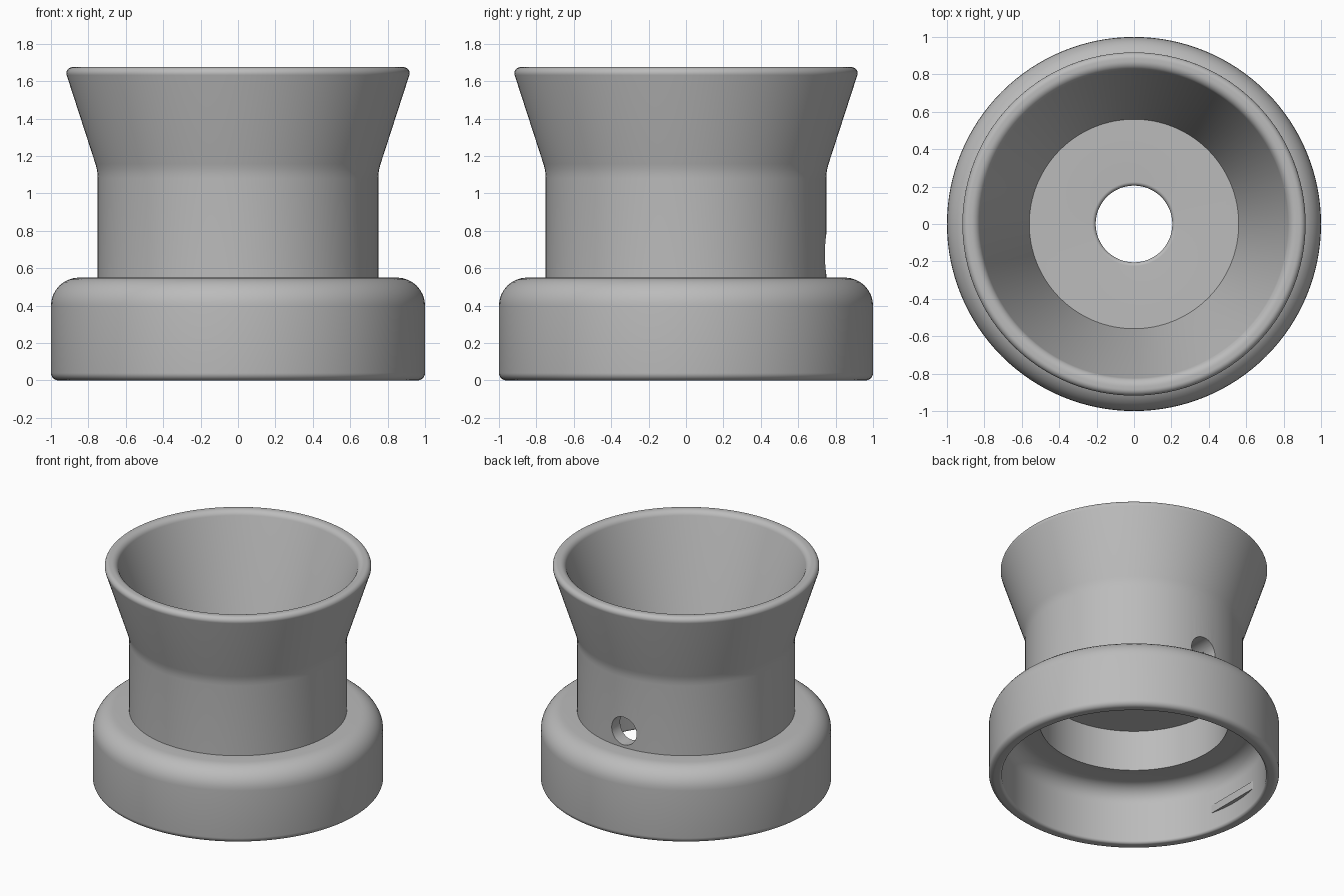
import bpy
import bmesh
from math import radians, pi
from mathutils import Vector

cube = bpy.data.objects.get("Cube")
if cube:
    bpy.data.objects.remove(cube, do_unlink=True)

grey = bpy.data.materials.new("plain grey")
grey.use_nodes = True
colour = (0.5, 0.5, 0.5, 1)
grey.diffuse_color = colour
grey.node_tree.nodes["Principled BSDF"].inputs["Base Color"].default_value = colour


def rounded(corners):
    """Closed profile of (radius, height, fillet cut) with its corners rounded."""
    points = []
    for i, (r, z, cut) in enumerate(corners):
        here = Vector((r, 0, z))
        if not cut:
            points.append(here)
            continue
        before, after = corners[i - 1], corners[(i + 1) % len(corners)]
        a = here + (Vector((before[0], 0, before[1])) - here).normalized() * cut
        b = here + (Vector((after[0], 0, after[1])) - here).normalized() * cut
        # rational quadratic arc, exact for right angles
        half = (a - here).angle(b - here) / 2
        w = (a - b).length / 2 / cut
        steps = 8 if half < 1.3 else 3
        for k in range(steps + 1):
            t = k / steps
            u, v, q = (1 - t) ** 2, 2 * t * (1 - t) * w, t * t
            points.append((a * u + here * v + b * q) / (u + v + q))
    return points


def make_object(name, bm):
    bmesh.ops.recalc_face_normals(bm, faces=bm.faces)
    mesh = bpy.data.meshes.new(name)
    bm.to_mesh(mesh)
    bm.free()
    mesh.materials.append(grey)
    obj = bpy.data.objects.new(name, mesh)
    bpy.context.collection.objects.link(obj)
    return obj


def lathe(name, corners, sides=128):
    bm = bmesh.new()
    verts = [bm.verts.new(p) for p in rounded(corners)]
    edges = [bm.edges.new((verts[i - 1], verts[i])) for i in range(len(verts))]
    bmesh.ops.spin(bm, geom=verts + edges, cent=(0, 0, 0), axis=(0, 0, 1),
                   angle=2 * pi, steps=sides, use_duplicate=False)
    bmesh.ops.remove_doubles(bm, verts=bm.verts, dist=0.0003)
    return make_object(name, bm)


# Flared cup on a hollow round base, as one turned section
body = lathe("flared_cup_body", [
    (0.91, 0.0, 0.02),
    (1.0, 0.0, 0.04),
    (1.0, 0.55, 0.15),
    (0.75, 0.55, 0),
    (0.75, 1.12, 0.04),
    (0.93, 1.675, 0.045),
    (0.835, 1.675, 0.035),
    (0.56, 0.83, 0),
    (0.205, 0.83, 0.02),
    (0.205, 0.74, 0),
    (0.65, 0.74, 0),
    (0.65, 0.43, 0),
    (0.91, 0.43, 0.12),
])

# Round hole through the back of the neck
bm = bmesh.new()
bmesh.ops.create_cone(bm, cap_ends=True, segments=48, radius1=0.105,
                      radius2=0.105, depth=0.4)
cutter = make_object("back_hole_cutter", bm)
cutter.rotation_euler.x = radians(90)
cutter.location = (0, 0.78, 0.675)
cutter.hide_render = True
bpy.context.view_layer.update()

cut = body.modifiers.new("back hole", "BOOLEAN")
cut.operation = "DIFFERENCE"
cut.solver = "EXACT"
cut.object = cutter
bpy.context.view_layer.objects.active = body
body.select_set(True)
bpy.ops.object.modifier_apply(modifier=cut.name)
bpy.data.objects.remove(cutter, do_unlink=True)
bpy.ops.object.shade_smooth_by_angle(angle=radians(30))

# Straight catch ridges on the inner wall of the base
for side, name in ((-1, "left_catch_ridge"), (1, "right_catch_ridge")):
    bm = bmesh.new()
    bmesh.ops.create_cube(bm, size=1)
    bmesh.ops.scale(bm, vec=(0.06, 0.44, 0.06), verts=bm.verts)
    bmesh.ops.translate(bm, vec=(side * 0.913, 0, 0.17), verts=bm.verts)
    make_object(name, bm)
